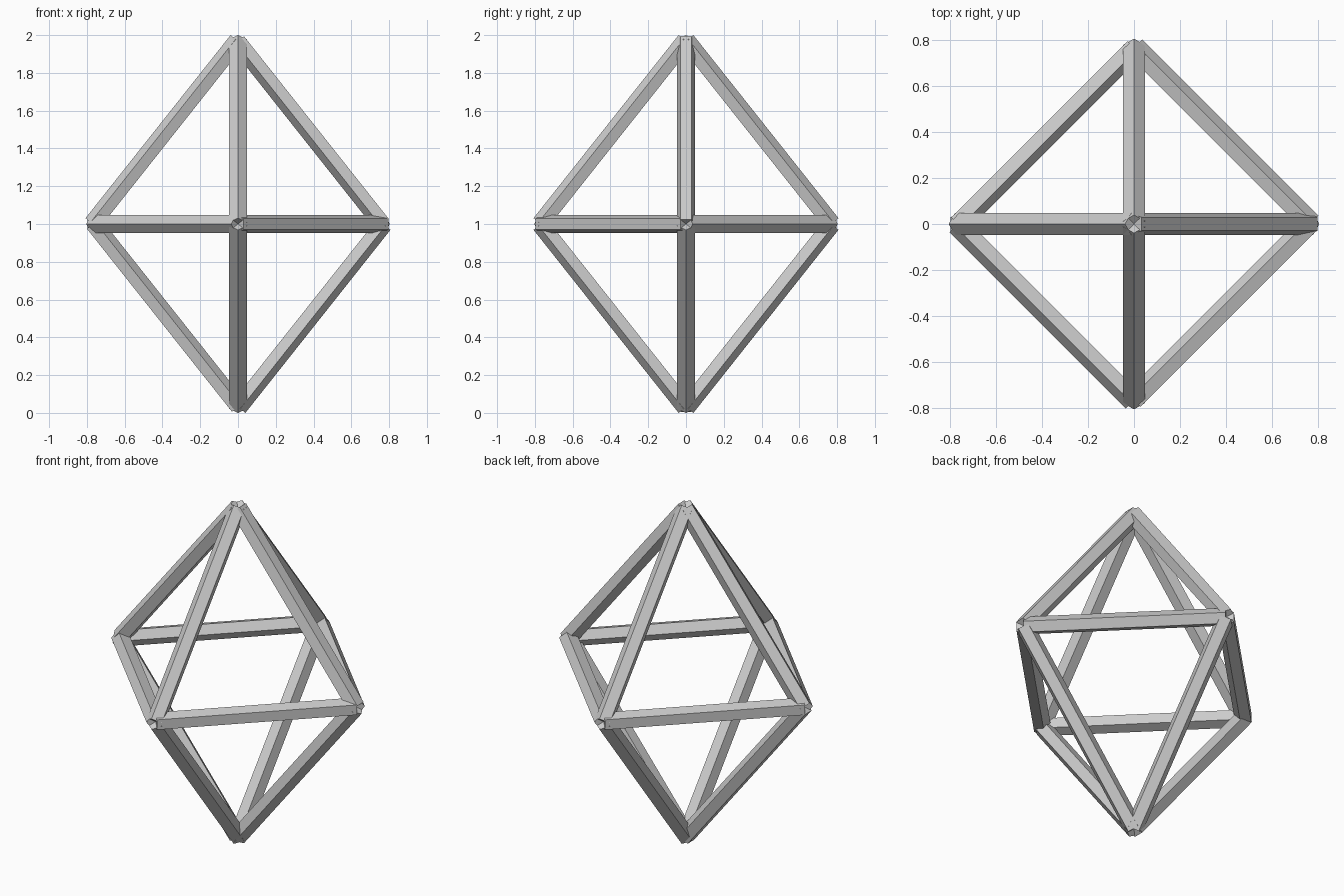
import bpy
import bmesh
import math
from mathutils import Vector

cube = bpy.data.objects.get("Cube")
if cube:
    bpy.data.objects.remove(cube, do_unlink=True)

HALF_WIDTH = 0.768   # corner distance from the axis
HALF_HEIGHT = 0.969  # tip distance from the middle
RADIUS = 0.05
SIDES = 5
CENTRE = Vector((0, 0, 1))

# One plain grey for the whole frame
grey = bpy.data.materials.new("light_grey")
grey.use_nodes = True
colour = (0.6, 0.6, 0.6, 1)
grey.diffuse_color = colour
grey.node_tree.nodes["Principled BSDF"].inputs["Base Color"].default_value = colour

corners = {
    "right": Vector((HALF_WIDTH, 0, 0)),
    "left": Vector((-HALF_WIDTH, 0, 0)),
    "back": Vector((0, HALF_WIDTH, 0)),
    "front": Vector((0, -HALF_WIDTH, 0)),
    "top": Vector((0, 0, HALF_HEIGHT)),
    "bottom": Vector((0, 0, -HALF_HEIGHT)),
}


def strut(name, start, end, ridge_out):
    """Five-sided bar with either a ridge or a flat face turned outward."""
    along = (end - start).normalized()
    outward = start + end
    outward = (outward - along * outward.dot(along)).normalized()
    first = outward if ridge_out else -outward
    second = along.cross(first)

    bm = bmesh.new()
    rings = []
    for centre in (start, end):
        ring = []
        for i in range(SIDES):
            a = math.tau * i / SIDES
            offset = (first * math.cos(a) + second * math.sin(a)) * RADIUS
            ring.append(bm.verts.new(CENTRE + centre + offset))
        rings.append(ring)
    low, high = rings
    for i in range(SIDES):
        j = (i + 1) % SIDES
        bm.faces.new((low[i], low[j], high[j], high[i]))
    bm.faces.new(reversed(low))
    bm.faces.new(high)
    bmesh.ops.recalc_face_normals(bm, faces=bm.faces)

    mesh = bpy.data.meshes.new(name)
    bm.to_mesh(mesh)
    bm.free()
    mesh.materials.append(grey)
    bpy.context.collection.objects.link(bpy.data.objects.new(name, mesh))


# Bars whose flat face turns outward; the rest show a ridge
flat_bars = {("right", "top"), ("left", "bottom"),
             ("right", "front"), ("left", "back")}

# Join every pair of corners that are not opposite each other
names = list(corners)
for i, a in enumerate(names):
    for b in names[i + 1:]:
        if (corners[a] + corners[b]).length > RADIUS:
            strut(f"{a}_{b}_strut", corners[a], corners[b], (a, b) not in flat_bars)
